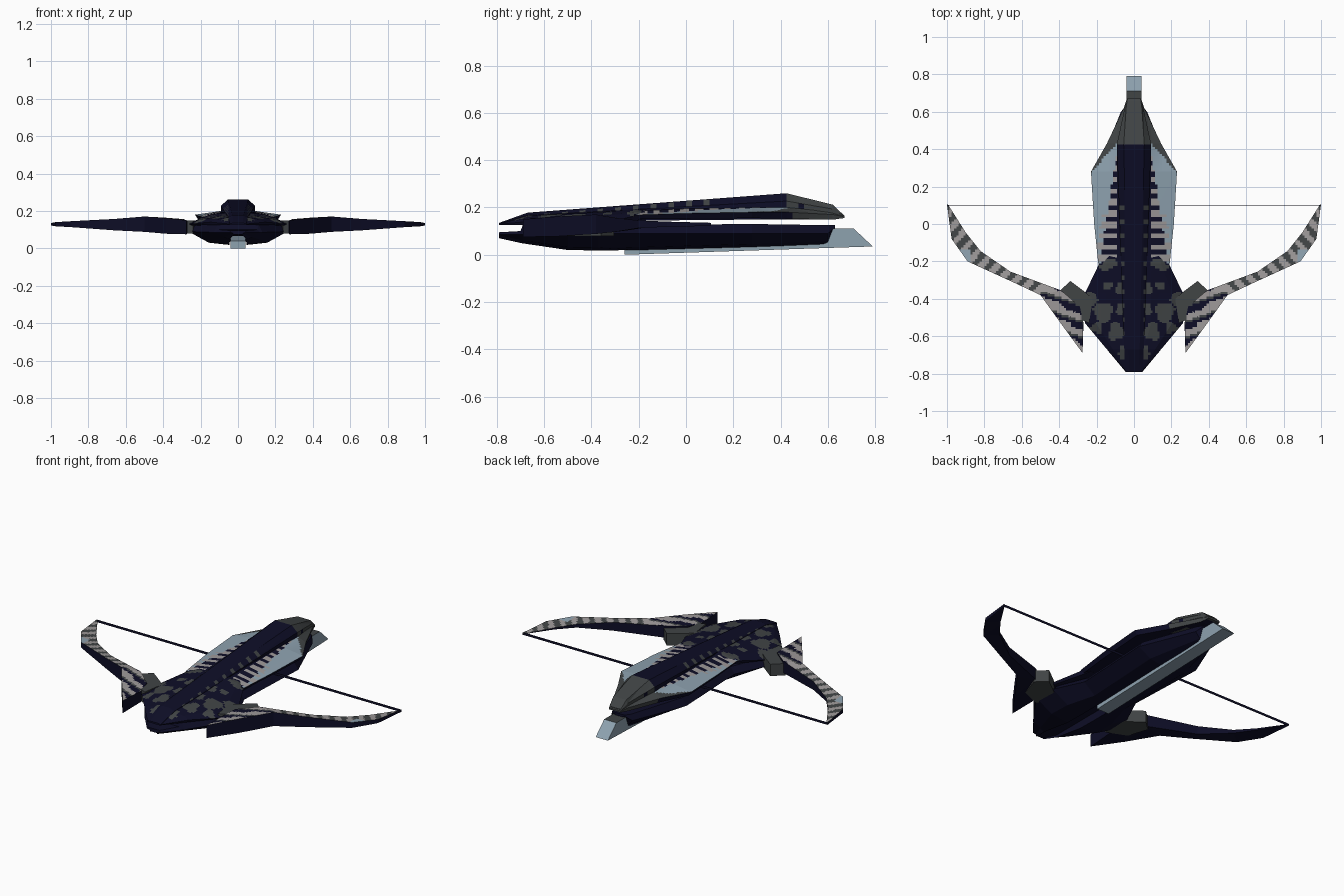
import bpy, bmesh, math
from mathutils import Matrix, Vector


def material(name, rgb):
    m = bpy.data.materials.new(name)
    m.diffuse_color = (*rgb, 1)
    return m


NAVY, GREY, LIGHT, BLUE = range(4)
MATS = [material("dark navy", (0.0042, 0.0042, 0.02)),
        material("dark grey", (0.052, 0.058, 0.06)),
        material("light grey", (0.34, 0.32, 0.32)),
        material("pale blue", (0.27, 0.36, 0.43))]


def loft(name, sections, rule, closed=False, step=0, mirror=True):
    """Skin sections, mirror over x, cut a paint grid and colour faces by rule."""
    bm = bmesh.new()
    rings = [[bm.verts.new(p) for p in s] for s in sections]
    n = len(rings[0])
    for a, b in zip(rings, rings[1:]):
        for i in range(n if closed else n - 1):
            j = (i + 1) % n
            bm.faces.new((a[i], a[j], b[j], b[i]))
    bm.faces.new(rings[0])
    bm.faces.new(rings[-1])
    bmesh.ops.remove_doubles(bm, verts=bm.verts[:], dist=0.0005)
    if mirror:
        bmesh.ops.mirror(bm, geom=bm.verts[:] + bm.edges[:] + bm.faces[:],
                         matrix=Matrix.Identity(4), merge_dist=0.0005, axis='X')
    bmesh.ops.recalc_face_normals(bm, faces=bm.faces[:])
    if step:
        for axis in (0, 1):
            vals = [v.co[axis] for v in bm.verts]
            lo, hi = min(vals), max(vals)
            no = Vector((1, 0, 0)) if axis == 0 else Vector((0, 1, 0))
            for k in range(math.floor(lo / step) + 1, math.ceil(hi / step)):
                bmesh.ops.bisect_plane(bm, geom=bm.verts[:] + bm.edges[:] + bm.faces[:],
                                       plane_co=no * (k * step), plane_no=no, dist=1e-5)
    bm.normal_update()
    for f in bm.faces:
        c = f.calc_center_median()
        f.material_index = rule(abs(c.x), c.y, c.z, f.normal)
    me = bpy.data.meshes.new(name)
    bm.to_mesh(me)
    bm.free()
    for m in MATS:
        me.materials.append(m)
    ob = bpy.data.objects.new(name, me)
    bpy.context.collection.objects.link(ob)
    return ob


def navy(x, y, z, n):
    return NAVY


# lower body: tapered keel with a slot for the blade
def keel(y, w, zt, zm, zb, zc):
    s = min(0.045, w * 0.5)
    return [(0, y, zt), (w * 0.85, y, zt), (w, y, zm), (w * 0.6, y, zb + 0.012),
            (s, y, zb), (s, y, zc), (0, y, zc)]


loft("lower_body", [
    keel(-0.79, 0.045, 0.095, 0.085, 0.07, 0.075),
    keel(-0.70, 0.12, 0.10, 0.085, 0.05, 0.065),
    keel(-0.69, 0.13, 0.126, 0.085, 0.048, 0.065),
    keel(-0.50, 0.265, 0.126, 0.09, 0.02, 0.065),
    keel(-0.37, 0.26, 0.126, 0.09, 0.018, 0.065),
    keel(-0.20, 0.18, 0.126, 0.09, 0.02, 0.065),
    keel(0.28, 0.20, 0.13, 0.09, 0.033, 0.07),
    keel(0.60, 0.07, 0.125, 0.09, 0.045, 0.075),
    keel(0.63, 0.045, 0.125, 0.115, 0.105, 0.11)], navy)

# blade under the body
blade = [(-0.26, 0.0), (0.79, 0.035), (0.71, 0.11), (0.58, 0.11), (-0.26, 0.04)]
loft("blade", [[(x, y, z) for y, z in blade] for x in (-0.04, 0.04)],
     lambda x, y, z, n: GREY if n.z > 0.9 and y > 0.5 else BLUE, closed=True, mirror=False)

# rear shell with grey blotches
BLOBS = [(0.165, -0.47, 0.05, 0.055), (0.095, -0.575, 0.04, 0.05), (0.235, -0.40, 0.04, 0.035),
         (0.075, -0.35, 0.022, 0.035), (0.15, -0.215, 0.06, 0.03), (0.06, -0.69, 0.02, 0.04),
         (0.20, -0.555, 0.03, 0.03), (0.14, -0.33, 0.025, 0.02), (0.075, -0.46, 0.02, 0.03)]


def blotched(x, y, z, n):
    if n.z > 0.1:
        for bx, by, rx, ry in BLOBS:
            a = math.atan2(y - by, x - bx)
            if math.hypot((x - bx) / rx, (y - by) / ry) < 1 + 0.15 * math.sin(3 * a + bx * 40):
                return GREY
    return NAVY


def shell(y, w, zt, ze, zb):
    return [(0, y, zt), (w * 0.35, y, zt), (w * 0.78, y, zt * 0.6 + ze * 0.4),
            (w, y, ze), (w * 0.95, y, zb), (0, y, zb)]


loft("rear_shell", [
    shell(-0.785, 0.045, 0.133, 0.13, 0.125),
    shell(-0.67, 0.145, 0.165, 0.14, 0.125),
    shell(-0.53, 0.262, 0.172, 0.13, 0.123),
    shell(-0.37, 0.262, 0.18, 0.13, 0.123),
    shell(-0.21, 0.185, 0.193, 0.165, 0.145),
    shell(-0.17, 0.17, 0.19, 0.165, 0.15)], blotched, step=0.0125)


# side plates: pale rim, striped inner band, grey nose
def plated(x, y, z, n):
    if n.z < -0.3:
        return NAVY
    if y > 0.28 + (0.225 - x) * 1.15 or n.z < 0.5:
        return GREY
    edge = 0.2 - (y + 0.2) * 0.15
    t = ((y + 0.2) / 0.06) % 1
    if y > 0.41 or x > edge + 0.01:
        return BLUE
    if x > edge - 0.02:
        return LIGHT if t < 0.6 and y < 0.05 else BLUE
    return LIGHT if t < 0.55 and x > 0.09 else NAVY


def plate(y, w, zi, zo, zb):
    return [(0, y, zi), (min(0.09, w * 0.7), y, zi), (w, y, zo), (w * 0.93, y, zb), (0, y, zb)]


loft("side_plates", [
    plate(-0.22, 0.19, 0.185, 0.168, 0.15), plate(0.0, 0.213, 0.195, 0.175, 0.152),
    plate(0.28, 0.23, 0.20, 0.18, 0.155), plate(0.43, 0.145, 0.20, 0.18, 0.152),
    plate(0.62, 0.055, 0.19, 0.17, 0.148), plate(0.665, 0.04, 0.172, 0.162, 0.155)],
    plated, step=0.0125)


# raised spine along the top
def spine(y, wt, wb, zt, zb):
    return [(0, y, zt), (wt, y, zt), (wb, y, zt - (zt - zb) * 0.3), (wb, y, zb), (0, y, zb)]


def spine_paint(x, y, z, n):
    if y > 0.425:
        return NAVY if 0.16 < z < 0.185 and y < 0.5 else GREY
    if x > 0.052 and 0 < n.z < 0.97 and y < 0.1 and (y / 0.075) % 1 < 0.4:
        return GREY
    return NAVY


loft("spine", [
    spine(-0.79, 0.025, 0.045, 0.135, 0.125), spine(-0.67, 0.03, 0.052, 0.178, 0.14),
    spine(0.425, 0.055, 0.092, 0.26, 0.15), spine(0.62, 0.042, 0.05, 0.212, 0.15),
    spine(0.67, 0.035, 0.038, 0.165, 0.155)], spine_paint, step=0.025)

# limb root blocks
root = [(0.22, -0.40), (0.26, -0.365), (0.34, -0.305), (0.40, -0.36), (0.36, -0.48), (0.24, -0.53)]
loft("limb_root", [[(x, y, z) for x, y in root] for z in (0.08, 0.15)],
     lambda x, y, z, n: GREY, closed=True)

# bow limbs: outer xy, inner xy, top z, bottom z
LIMB = [(0.275, -0.69, 0.27, -0.53, 0.15, 0.075),
        (0.385, -0.54, 0.29, -0.44, 0.162, 0.078),
        (0.50, -0.38, 0.39, -0.355, 0.17, 0.088),
        (0.66, -0.305, 0.66, -0.255, 0.157, 0.096),
        (0.89, -0.20, 0.82, -0.145, 0.145, 0.113),
        (0.975, -0.08, 0.90, -0.045, 0.14, 0.118),
        (1.0, 0.105, 0.995, 0.105, 0.135, 0.122)]


def limb_paint(x, y, z, n):
    if n.z < 0.6:
        return NAVY
    if x < 0.5:                                   # jagged root markings
        s = ((y + 0.7 - 0.35 * x) / 0.085) % 1
        outer = x - 0.27 > (y + 0.69) * 0.45
        return LIGHT if s < (0.65 if outer else 0.4) else (NAVY if s < 0.85 else GREY)
    if x > 0.88 and y < -0.14:
        return BLUE
    s = ((x + y * 0.9) / 0.085) % 1
    return LIGHT if s < 0.5 else GREY


loft("bow_limb", [[(ox, oy, zt), (ix, iy, zt - 0.006), (ix, iy, zb + 0.006), (ox, oy, zb)]
                  for ox, oy, ix, iy, zt, zb in LIMB], limb_paint, closed=True, step=0.0125)

# bowstring: thin upright ribbon
loft("bowstring", [[(x, 0.099, 0.122), (x, 0.101, 0.122), (x, 0.101, 0.136), (x, 0.099, 0.136)]
                   for x in (-0.998, 0.998)], navy, closed=True, mirror=False)
